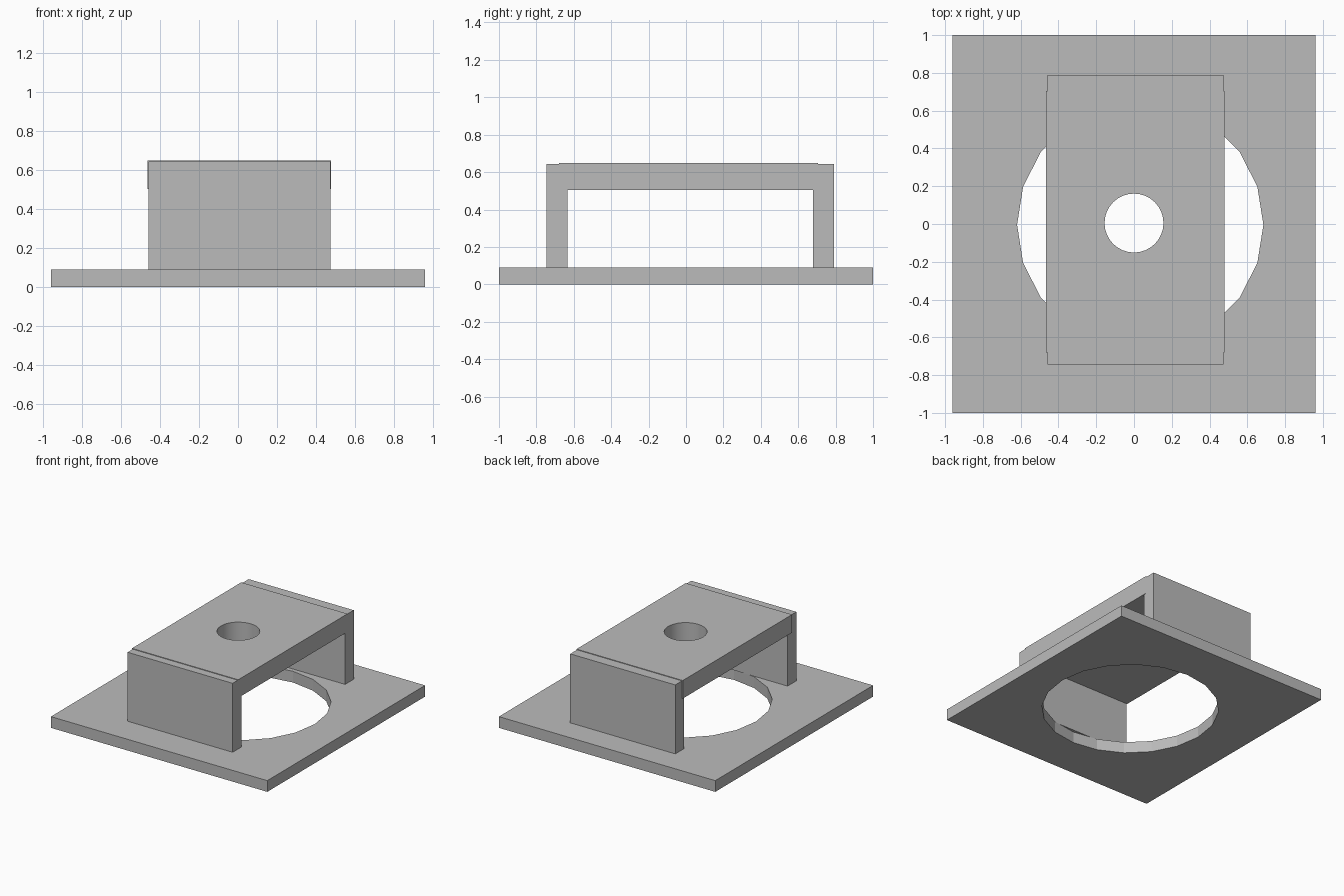
import bpy
from math import cos, sin, tau, radians

cube = bpy.data.objects.get("Cube")
if cube:
    bpy.data.objects.remove(cube, do_unlink=True)

grey = bpy.data.materials.new("plain grey")
grey.use_nodes = True
colour = (0.5, 0.5, 0.5, 1)
grey.diffuse_color = colour
grey.node_tree.nodes["Principled BSDF"].inputs["Base Color"].default_value = colour


def rectangle(x0, x1, y0, y1):
    return [(x0, y0), (x1, y0), (x1, y1), (x0, y1)]


def circle(cx, cy, radius, sides):
    return [(cx + radius * cos(tau * i / sides), cy + radius * sin(tau * i / sides))
            for i in range(sides)]


def slab(name, z0, z1, *outlines):
    """Extrude an outline between two heights; further outlines become holes."""
    curve = bpy.data.curves.new(name, "CURVE")
    curve.dimensions = "2D"
    curve.fill_mode = "BOTH"
    curve.extrude = (z1 - z0) / 2
    for outline in outlines:
        spline = curve.splines.new("POLY")
        spline.points.add(len(outline) - 1)
        for point, (x, y) in zip(spline.points, outline):
            point.co = (x, y, 0, 1)
        spline.use_cyclic_u = True
        spline.use_smooth = False
    curve.materials.append(grey)
    obj = bpy.data.objects.new(name, curve)
    obj.location.z = (z0 + z1) / 2
    bpy.context.collection.objects.link(obj)
    bpy.ops.object.select_all(action="DESELECT")
    obj.select_set(True)
    bpy.context.view_layer.objects.active = obj
    bpy.ops.object.convert(target="MESH")
    return bpy.context.view_layer.objects.active


# Base plate with its wide faceted opening
slab("base_plate", 0, 0.09, rectangle(-0.96, 0.96, -1, 1), circle(0.033, -0.004, 0.652, 20))

# Upright legs, front and back
for name, y0, y1 in (("front_leg", -0.745, -0.633), ("back_leg", 0.68, 0.79)):
    slab(name, 0.09, 0.643, rectangle(-0.458, 0.474, y0, y1))

# Raised deck, a little proud of the legs, with a round hole
deck = slab("top_deck", 0.503, 0.648, rectangle(-0.465, 0.478, -0.68, 0.705),
            circle(0, 0.005, 0.156, 32))
bpy.ops.object.shade_smooth_by_angle(angle=radians(30))
